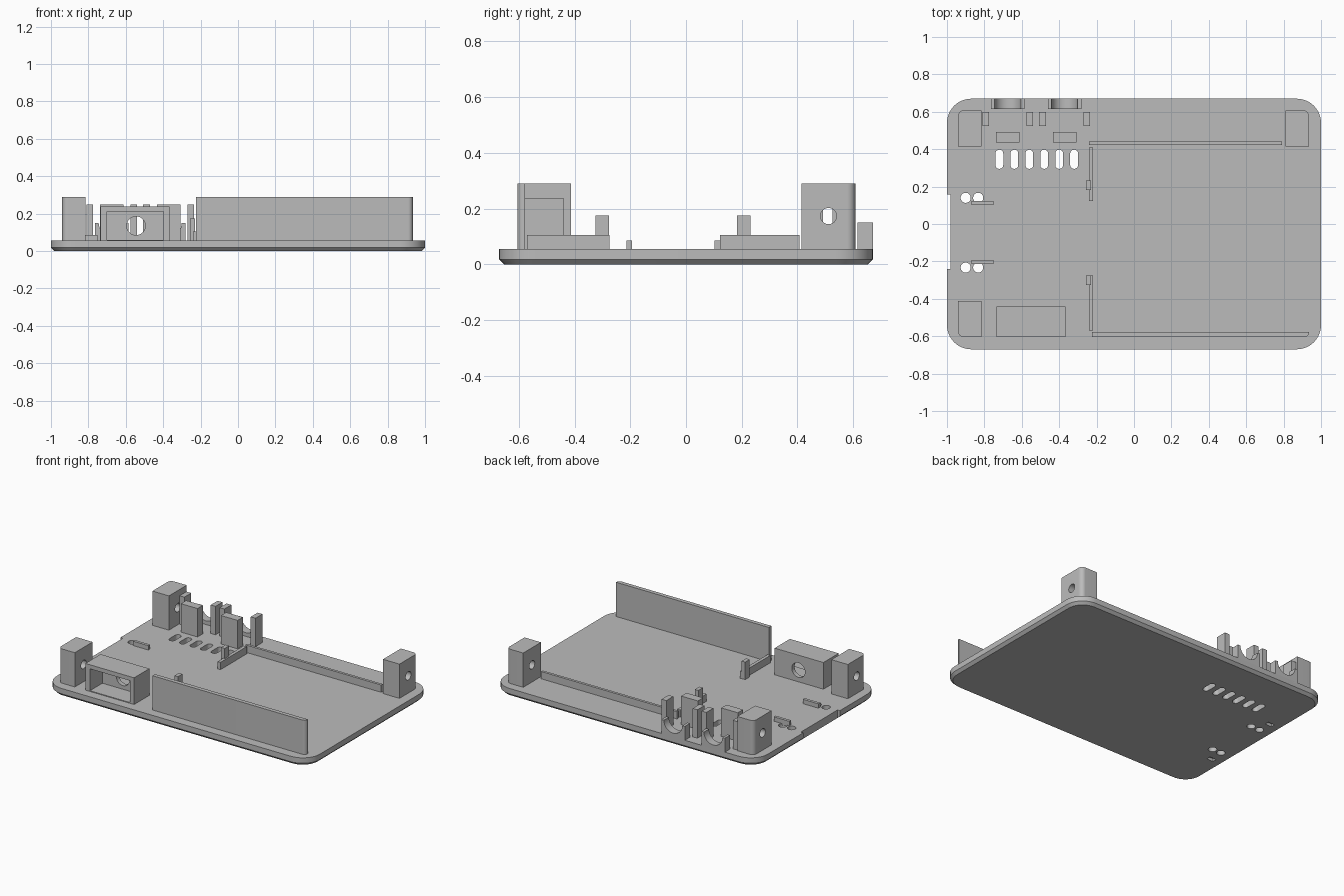
import bpy
import bmesh
from math import cos, sin, pi, radians
from mathutils import Matrix

if "Cube" in bpy.data.objects:
    bpy.data.objects.remove(bpy.data.objects["Cube"], do_unlink=True)

GREY = (0.5, 0.5, 0.5, 1.0)
grey = bpy.data.materials.new("grey_plastic")
grey.use_nodes = True
grey.diffuse_color = GREY
grey.node_tree.nodes["Principled BSDF"].inputs["Base Color"].default_value = GREY

FLOOR = 0.055    # top of the base plate
SINK = 0.045     # parts start slightly inside the plate
POST_TOP = 0.29


def finish(name, bm):
    bmesh.ops.recalc_face_normals(bm, faces=bm.faces)
    mesh = bpy.data.meshes.new(name)
    bm.to_mesh(mesh)
    bm.free()
    mesh.materials.append(grey)
    obj = bpy.data.objects.new(name, mesh)
    bpy.context.scene.collection.objects.link(obj)
    return obj


def outline(x0, x1, y0, y1, radii, steps=10):
    """Rectangle outline; radii run from the +x+y corner counter-clockwise."""
    corners = [(x1, y1, -1, -1), (x0, y1, 1, -1), (x0, y0, 1, 1), (x1, y0, -1, 1)]
    pts = []
    for i, ((cx, cy, sx, sy), r) in enumerate(zip(corners, radii)):
        if r == 0:
            pts.append((cx, cy))
            continue
        for k in range(steps + 1):
            a = (i + k / steps) * pi / 2
            pts.append((cx + sx * r + r * cos(a), cy + sy * r + r * sin(a)))
    return pts


def loft(name, rings):
    """Solid through equal-sized rings, each given as (outline, height)."""
    bm = bmesh.new()
    loops = [[bm.verts.new((x, y, z)) for x, y in pts] for pts, z in rings]
    n = len(loops[0])
    for low, high in zip(loops, loops[1:]):
        for i in range(n):
            j = (i + 1) % n
            bm.faces.new((low[i], low[j], high[j], high[i]))
    bm.faces.new(loops[0][::-1])
    bm.faces.new(loops[-1])
    return finish(name, bm)


def block(name, x0, x1, y0, y1, top, bottom=SINK, radii=(0, 0, 0, 0)):
    pts = outline(x0, x1, y0, y1, radii)
    return loft(name, [(pts, bottom), (pts, top)])


def rod(name, centre, radius, length, axis):
    turn = {"X": Matrix.Rotation(pi / 2, 4, "Y"),
            "Y": Matrix.Rotation(pi / 2, 4, "X"),
            "Z": Matrix.Identity(4)}[axis]
    bm = bmesh.new()
    bmesh.ops.create_cone(bm, cap_ends=True, segments=32, radius1=radius,
                          radius2=radius, depth=length,
                          matrix=Matrix.Translation(centre) @ turn)
    return finish(name, bm)


def cut(target, cutters):
    """Subtract the cutters, bake the result and remove the cutters."""
    for cutter in cutters:
        cutter.hide_render = True
        mod = target.modifiers.new("cut", "BOOLEAN")
        mod.operation = "DIFFERENCE"
        mod.solver = "EXACT"
        mod.object = cutter
    graph = bpy.context.evaluated_depsgraph_get()
    mesh = bpy.data.meshes.new_from_object(target.evaluated_get(graph))
    target.modifiers.clear()
    target.data = mesh
    for cutter in cutters:
        bpy.data.objects.remove(cutter, do_unlink=True)


# Base plate with rounded corners and a chamfered underside
W, D, R, C = 1.0, 0.67, 0.13, 0.018
full = outline(-W, W, -D, D, [R] * 4)
small = outline(C - W, W - C, C - D, D - C, [R - C] * 4)
plate = loft("base_plate", [(small, 0), (full, C), (full, FLOOR)])

# Vent slots, tie holes, edge notch and underside recesses
cutters = []
for i in range(6):
    x = -0.72 + 0.08 * i
    cutters.append(block("slot_cutter", x - 0.021, x + 0.021, 0.295, 0.397,
                         0.1, -0.05, [0.0205] * 4))
for y in (0.14, -0.233):
    for x in (-0.9, -0.833):
        cutters.append(rod("hole_cutter", (x, y, 0), 0.027, 0.3, "Z"))
cutters.append(block("notch_cutter", -1.1, -0.982, -0.24, 0.157, 0.1, -0.05))
for y in (0.235, -0.33):
    cutters.append(block("recess_cutter", -0.93, -0.88, y - 0.015, y + 0.015,
                         0.02, -0.05))
cut(plate, cutters)

# Corner posts with a cross-drilled screw hole
r = 0.03
posts = [("back_right_post", -0.94, -0.815, 0.415, 0.608, (0, r, 0, 0)),
         ("back_left_post", 0.81, 0.935, 0.415, 0.608, (r, 0, 0, 0)),
         ("front_right_post", -0.94, -0.815, -0.605, -0.412, (0, 0, r, 0))]
for name, x0, x1, y0, y1, radii in posts:
    post = block(name, x0, x1, y0, y1, POST_TOP, radii=radii)
    y = (y0 + y1) / 2
    cut(post, [rod("screw_cutter", ((x0 + x1) / 2, y, 0.173), 0.029, 0.4, "X")])

# Tall front wall
block("front_wall", -0.225, 0.935, -0.605, -0.577, POST_TOP,
      radii=(0, 0, 0, 0.025))

# Front socket housing: open pocket with a round hole in its back wall
housing = block("socket_housing", -0.735, -0.365, -0.605, -0.44, 0.238)
cut(housing, [block("pocket_cutter", -0.7, -0.398, -0.7, -0.47, 0.21, 0.06),
              rod("socket_cutter", (-0.545, -0.5, 0.135), 0.05, 0.3, "Y")])

# Low ribs and their locating pegs
block("back_rib", -0.24, 0.79, 0.423, 0.441, 0.105)
block("inner_rib_back", -0.241, -0.219, 0.122, 0.408, 0.105)
block("inner_rib_front", -0.241, -0.219, -0.57, -0.275, 0.105)
block("peg_back", -0.256, -0.229, 0.183, 0.232, 0.175)
block("peg_front", -0.256, -0.229, -0.325, -0.276, 0.175)

# Tie bars beside the round holes
for name, y in (("tie_bar_back", 0.112), ("tie_bar_front", -0.203)):
    block(name, -0.87, -0.752, y - 0.01, y + 0.01, 0.085)

# Two jack mounts: cradle, side clips and back stop
for side, x in (("right", -0.675), ("left", -0.371)):
    cradle = block(side + "_jack_cradle", x - 0.089, x + 0.089, 0.615, 0.67, 0.15)
    cut(cradle, [rod("jack_cutter", (x, 0.64, 0.15), 0.07, 0.3, "Y")])
    for end, dx in (("outer", -0.118), ("inner", 0.118)):
        block(f"{side}_jack_clip_{end}", x + dx - 0.018, x + dx + 0.018,
              0.525, 0.6, 0.25)
    block(side + "_jack_stop", x - 0.063, x + 0.063, 0.435, 0.492, 0.25)

# Smooth rounded surfaces, keep hard edges
for obj in bpy.context.scene.objects:
    obj.select_set(obj.type == "MESH")
bpy.context.view_layer.objects.active = plate
bpy.ops.object.shade_smooth_by_angle(angle=radians(30))
